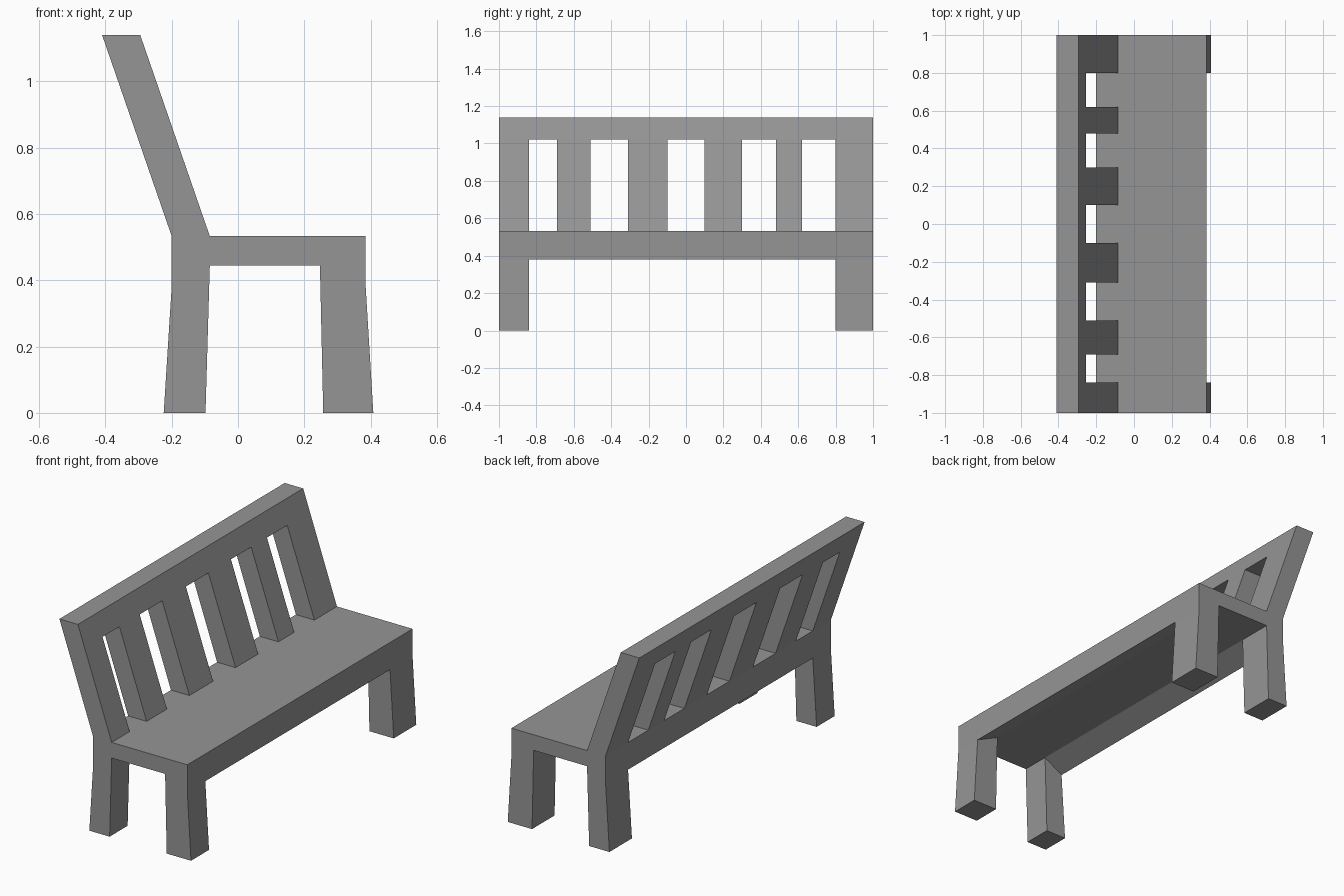
import bpy
import bmesh

if "Cube" in bpy.data.objects:
    bpy.data.objects.remove(bpy.data.objects["Cube"], do_unlink=True)

# One painted grey for the whole bench
grey = bpy.data.materials.new("plain_grey")
grey.use_nodes = True
colour = (0.3, 0.3, 0.3, 1)
grey.diffuse_color = colour
grey.node_tree.nodes["Principled BSDF"].inputs["Base Color"].default_value = colour

# Corner points of the end profile (x, z)
points = {
    "back_foot_out": (-0.224, 0), "back_foot_in": (-0.098, 0),
    "back_knee_out": (-0.2, 0.38), "back_knee_in": (-0.085, 0.445),
    "front_foot_in": (0.257, 0), "front_foot_out": (0.408, 0),
    "front_knee_in": (0.247, 0.445), "front_knee_out": (0.385, 0.38),
    "seat_front": (0.385, 0.533),
    "slat_low_in": (-0.085, 0.533), "slat_low_out": (-0.2, 0.533),
    "slat_top_in": (-0.254, 1.02), "slat_top_out": (-0.368, 1.02),
    "rail_in": (-0.295, 1.14), "rail_out": (-0.41, 1.14),
}

# Cross-section of each part, made of the corner points
back_leg = ("back_foot_out", "back_foot_in", "back_knee_in", "back_knee_out")
front_leg = ("front_foot_in", "front_foot_out", "front_knee_out", "front_knee_in")
seat = ("back_knee_out", "back_knee_in", "front_knee_in", "front_knee_out",
        "seat_front", "slat_low_in", "slat_low_out")
slat = ("slat_low_out", "slat_low_in", "slat_top_in", "slat_top_out")
rail = ("slat_top_out", "slat_top_in", "rail_in", "rail_out")

# Slats and gaps alternate along the length
stations = (-1, -0.84, -0.69, -0.51, -0.31, -0.1, 0.1, 0.3, 0.48, 0.62, 0.8, 1)

bm = bmesh.new()
corners = {}


def corner(name, y):
    if (name, y) not in corners:
        x, z = points[name]
        corners[name, y] = bm.verts.new((x, y, z))
    return corners[name, y]


def toggle_face(verts):
    """Add a face, or remove it where two parts meet."""
    face = bm.faces.get(verts)
    if face:
        bm.faces.remove(face)
    else:
        bm.faces.new(verts)


def add_prism(section, y0, y1):
    for y in (y0, y1):
        toggle_face([corner(n, y) for n in section])
    for a, b in zip(section, section[1:] + section[:1]):
        toggle_face([corner(a, y0), corner(b, y0), corner(b, y1), corner(a, y1)])


last = len(stations) - 2
for i, (y0, y1) in enumerate(zip(stations, stations[1:])):
    add_prism(seat, y0, y1)
    add_prism(rail, y0, y1)
    if i % 2 == 0:
        add_prism(slat, y0, y1)
    if i in (0, last):
        add_prism(back_leg, y0, y1)
        add_prism(front_leg, y0, y1)

# Clear leftovers inside the joints and merge flat strips
bmesh.ops.delete(bm, geom=[e for e in bm.edges if not e.link_faces], context="EDGES")
bmesh.ops.recalc_face_normals(bm, faces=bm.faces)
bmesh.ops.dissolve_limit(bm, angle_limit=0.005, verts=bm.verts, edges=bm.edges)

mesh = bpy.data.meshes.new("bench")
bm.to_mesh(mesh)
bm.free()
mesh.materials.append(grey)
bench = bpy.data.objects.new("bench", mesh)
bpy.context.collection.objects.link(bench)
